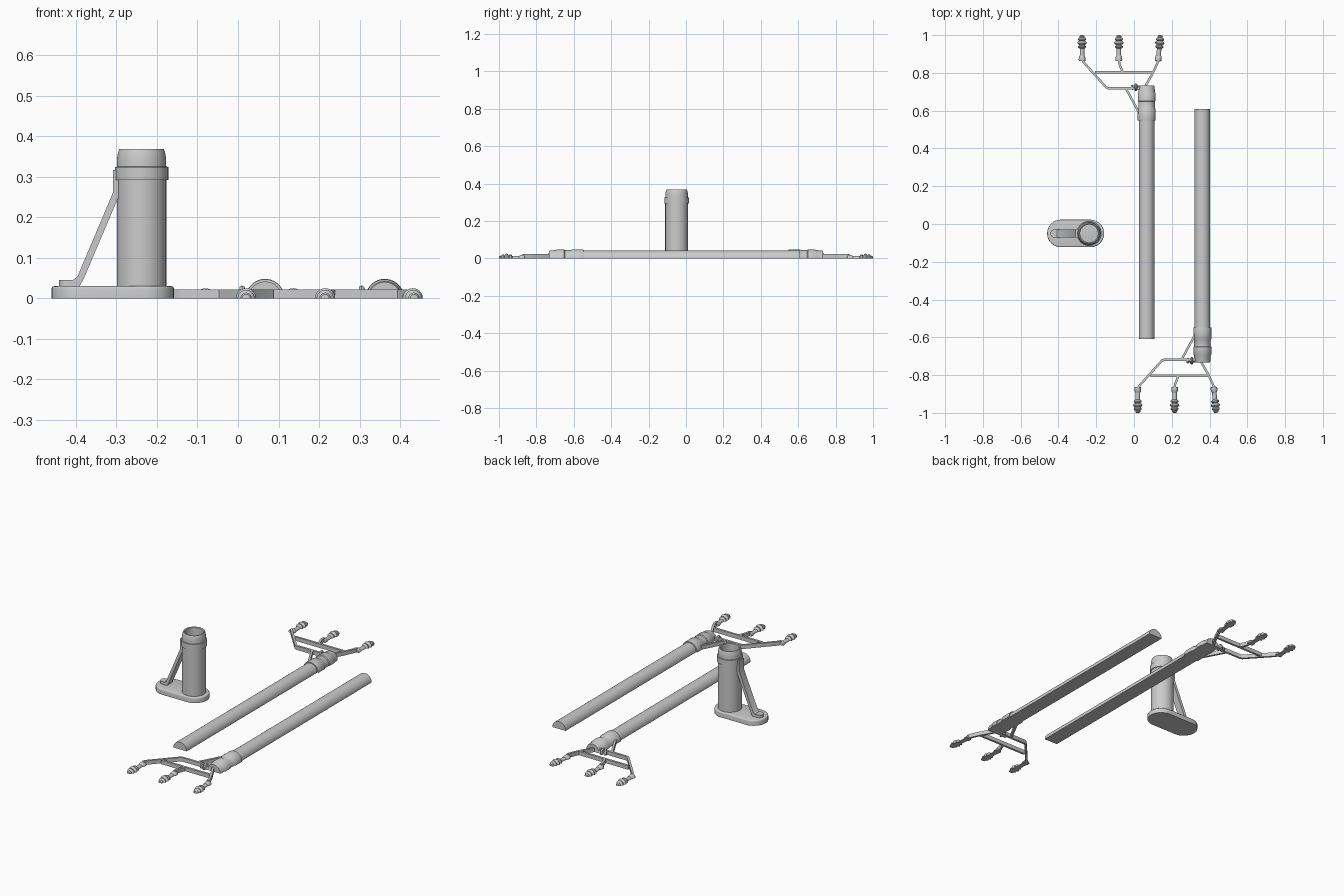
import bpy, bmesh
from math import pi, sin, cos
from mathutils import Vector, Matrix

if "Cube" in bpy.data.objects:
    bpy.data.objects.remove(bpy.data.objects["Cube"])


def finish(bm, name, angle=35):
    bmesh.ops.recalc_face_normals(bm, faces=bm.faces)
    me = bpy.data.meshes.new(name)
    bm.to_mesh(me)
    bm.free()
    ob = bpy.data.objects.new(name, me)
    bpy.context.collection.objects.link(ob)
    bpy.ops.object.select_all(action='DESELECT')
    bpy.context.view_layer.objects.active = ob
    ob.select_set(True)
    bpy.ops.object.shade_smooth_by_angle(angle=angle * pi / 180)
    return ob


def half_turn(name, profile, mat, n=24):
    """Half-round solid along local y, flat side on z = 0; profile is (radius, y)."""
    bm = bmesh.new()
    rings = [[bm.verts.new((r * cos(pi * i / n), y, r * sin(pi * i / n)))
              for i in range(n + 1)] for r, y in profile]
    for a, b in zip(rings, rings[1:]):
        for i in range(n + 1):
            j = (i + 1) % (n + 1)
            bm.faces.new((a[i], a[j], b[j], b[i]))
    bm.faces.new(rings[0])
    bm.faces.new(rings[-1])
    bm.transform(mat)
    return finish(bm, name)


def prism(name, pts, offset, bevel=0):
    """Extrude a closed outline of 3D points by an offset."""
    bm = bmesh.new()
    face = bm.faces.new([bm.verts.new(p) for p in pts])
    new = bmesh.ops.extrude_face_region(bm, geom=[face])['geom']
    top = [v for v in new if isinstance(v, bmesh.types.BMVert)]
    bmesh.ops.translate(bm, verts=top, vec=offset)
    if bevel:
        s = set(top)
        edges = [e for e in bm.edges if e.verts[0] in s and e.verts[1] in s]
        bmesh.ops.bevel(bm, geom=edges, offset=bevel, segments=3, profile=0.5, affect='EDGES')
    return finish(bm, name)


def bar(name, path, mat, width=0.012, height=0.022):
    """Flat bar following a path on the ground, with mitred corners."""
    p = [(mat @ Vector((x, y, 0))).to_2d() for x, y in path]
    left, right = [], []
    for i, q in enumerate(p):
        d = [(b - a).normalized() for a, b in zip(p[max(i - 1, 0):i + 2], p[max(i - 1, 0) + 1:i + 2])]
        t = (d[0] + d[-1]).normalized()
        o = Vector((-t.y, t.x)) * width / 2 / t.dot(d[0])
        left.append((*(q + o), 0))
        right.append((*(q - o), 0))
    return prism(name, left + right[::-1], (0, 0, height))


def spin(name, profile, center, n=48):
    """Closed (radius, z) loop turned about a vertical axis."""
    bm = bmesh.new()
    rings = [[bm.verts.new((center[0] + r * cos(2 * pi * i / n), center[1] + r * sin(2 * pi * i / n), z))
              for i in range(n)] for r, z in profile]
    for k, a in enumerate(rings):
        b = rings[(k + 1) % len(rings)]
        for i in range(n):
            j = (i + 1) % n
            bm.faces.new((a[i], a[j], b[j], b[i]))
    return finish(bm, name)


def arc(cx, cy, r, start, end, n=16):
    return [(cx + r * cos(start + (end - start) * i / n),
             cy + r * sin(start + (end - start) * i / n)) for i in range(n + 1)]


# base plate
Y = -0.05
outline = arc(-0.231, Y, 0.073, -pi / 2, pi / 2) + arc(-0.387, Y, 0.073, pi / 2, 1.5 * pi)
prism("base_plate", [(x, y, 0) for x, y in outline], (0, 0, 0.03), 0.006)

# hollow socket tube with collar and rounded lip
spin("socket_tube", [(0.061, 0.028), (0.061, 0.292), (0.066, 0.292), (0.066, 0.324), (0.061, 0.325),
                     (0.0605, 0.345), (0.058, 0.360), (0.055, 0.368), (0.052, 0.369),
                     (0.047, 0.366), (0.047, 0.028)], (-0.238, Y))

# diagonal brace and its rounded foot
side = [(-0.42, 0.028), (-0.42, 0.045), (-0.408, 0.045), (-0.396, 0.054), (-0.309, 0.26),
        (-0.309, 0.317), (-0.290, 0.317), (-0.290, 0.245), (-0.297, 0.245), (-0.38, 0.05), (-0.392, 0.028)]
prism("socket_brace", [(x, Y - 0.021, z) for x, z in side], (0, 0.042, 0))
foot = arc(-0.42, Y, 0.022, pi / 2, 1.5 * pi) + [(-0.393, Y - 0.022), (-0.393, Y + 0.022)]
prism("brace_foot", [(x, y, 0.028) for x, y in foot], (0, 0, 0.017))

# half-round profiles
lamp_profile = [(0.010, 0.862), (0.017, 0.864), (0.018, 0.872), (0.016, 0.888), (0.012, 0.893),
                (0.012, 0.928), (0.016, 0.931), (0.021, 0.936), (0.021, 0.942), (0.015, 0.946),
                (0.015, 0.949), (0.022, 0.953), (0.025, 0.959), (0.022, 0.965), (0.015, 0.969),
                (0.020, 0.974), (0.021, 0.980), (0.017, 0.986), (0.012, 0.988),
                (0.014, 0.993), (0.010, 0.999), (0.003, 1.0)]
sleeve_profile = [(0.047, 0.548), (0.048, 0.552), (0.048, 0.608), (0.0435, 0.615), (0.0435, 0.648),
                  (0.047, 0.652), (0.047, 0.692), (0.0435, 0.697), (0.0425, 0.725), (0.040, 0.732)]
knob_profile = [(0.006, -0.027), (0.012, -0.026), (0.014, -0.018), (0.009, -0.014), (0.009, -0.008),
                (0.018, -0.006), (0.020, 0.0), (0.018, 0.006), (0.009, 0.010), (0.009, 0.045)]

# two lamp-post halves, the second mirrored end for end
halves = {"first": Matrix.Identity(4),
          "second": Matrix.Translation((0.295, 0, 0)) @ Matrix.Diagonal((1, -1, 1, 1))}
for tag, m in halves.items():
    axis = m @ Matrix.Translation((0.067, 0, 0))
    half_turn(tag + "_pole", [(0.0415, -0.61), (0.0415, 0.725)], axis, 32)
    half_turn(tag + "_pole_sleeve", sleeve_profile, axis, 32)

    # bracket bars
    bar(tag + "_main_arm", [(0.06, 0.718), (-0.135, 0.718), (-0.147, 0.723), (-0.264, 0.853), (-0.275, 0.872)], m)
    bar(tag + "_cross_arm", [(-0.207, 0.804), (0.103, 0.804)], m)
    bar(tag + "_outer_arm", [(0.055, 0.72), (0.102, 0.804), (0.125, 0.855), (0.128, 0.872)], m)
    bar(tag + "_middle_arm", [(-0.060, 0.804), (-0.078, 0.85), (-0.080, 0.872)], m)
    bar(tag + "_arm_stay", [(0.045, 0.555), (-0.043, 0.718)], m)

    # clamp knob lying along x, beside the sleeve
    half_turn(tag + "_clamp_knob", knob_profile,
              m @ Matrix.Translation((0.010, 0.724, 0)) @ Matrix.Rotation(-pi / 2, 4, 'Z')
              @ Matrix.Diagonal((1, 1, 1.6, 1)), 16)

    # lamps, fanned slightly
    for label, x, turn in (("inner", -0.275, 0), ("middle", -0.080, 0.0), ("outer", 0.128, -0.09)):
        pivot = Matrix.Translation((x, 0.87, 0)) @ Matrix.Rotation(turn, 4, 'Z')
        half_turn(tag + "_" + label + "_lamp", lamp_profile,
                  m @ pivot @ Matrix.Translation((0, -0.87, 0)), 20)
